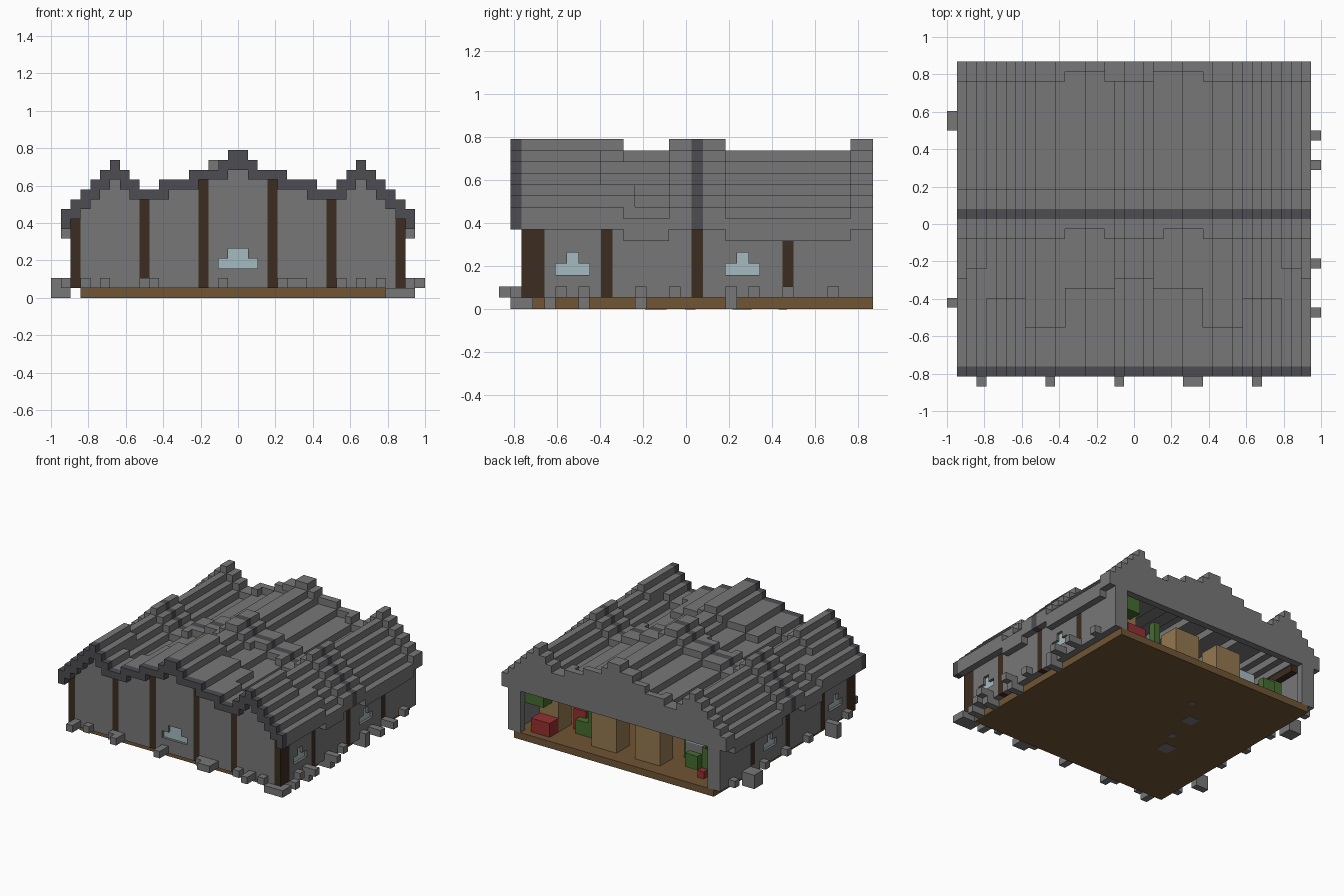
import bpy, bmesh
from mathutils import Vector

if "Cube" in bpy.data.objects:
    bpy.data.objects.remove(bpy.data.objects["Cube"])

U = 1 / 19  # size of one block


def material(name, r, g, b):
    m = bpy.data.materials.new(name)
    m.use_nodes = True
    m.diffuse_color = (r, g, b, 1)
    m.node_tree.nodes["Principled BSDF"].inputs["Base Color"].default_value = (r, g, b, 1)
    return m


STONE = material("grey_stone", .185, .185, .185)
SLATE = material("dark_slate", .075, .073, .085)
LOG = material("dark_log", .045, .026, .015)
PLANK = material("brown_plank", .16, .09, .035)
GLASS = material("pale_glass", .38, .5, .53)
TAN = material("tan_wood", .3, .19, .08)
RED = material("red_cloth", .3, .03, .03)
GREEN = material("green_leaf", .06, .15, .03)

SIDES = [Vector(v) for v in ((1, 0, 0), (-1, 0, 0), (0, 1, 0), (0, -1, 0), (0, 0, 1), (0, 0, -1))]


def block(i0, i1, j0, j1, k0, k1):
    """Set of grid cells, both ends included."""
    return {(i, j, k) for i in range(i0, i1 + 1) for j in range(j0, j1 + 1) for k in range(k0, k1 + 1)}


def finish(name, bm, mats):
    mesh = bpy.data.meshes.new(name)
    bm.to_mesh(mesh)
    bm.free()
    for m in mats:
        mesh.materials.append(m)
    ob = bpy.data.objects.new(name, mesh)
    bpy.context.collection.objects.link(ob)
    return ob


def voxels(name, cells, mats, rule=None):
    """Skin a set of cells with only its exposed faces."""
    bm = bmesh.new()
    verts = {}
    for c in cells:
        for n in SIDES:
            if tuple(int(a + b) for a, b in zip(c, n)) in cells:
                continue
            t = Vector((n.y, n.z, n.x)) if sum(n) > 0 else Vector((n.z, n.x, n.y))
            s = n.cross(t)
            mid = Vector(c) + Vector((.5, 0, .5)) + n / 2
            quad = []
            for a, b in ((1, 1), (-1, 1), (-1, -1), (1, -1)):
                p = mid + t * a / 2 + s * b / 2
                key = tuple(round(v * 2) for v in p)
                if key not in verts:
                    verts[key] = bm.verts.new(p * U)
                quad.append(verts[key])
            f = bm.faces.new(quad)
            f.material_index = rule(c) if rule else 0
    bmesh.ops.dissolve_limit(bm, angle_limit=.01, verts=bm.verts, edges=bm.edges, delimit={'MATERIAL'})
    return finish(name, bm, mats)


def plate(name, center, size, mat):
    bm = bmesh.new()
    bmesh.ops.create_cube(bm, size=1)
    bmesh.ops.scale(bm, vec=size, verts=bm.verts)
    bmesh.ops.translate(bm, vec=center, verts=bm.verts)
    return finish(name, bm, [mat])


# Stepped triple-gable roof: tops by distance from the middle, in blocks
TOPS = [15, 14, 13, 13, 13, 12, 12, 12, 11, 11, 12, 13, 14, 13, 12, 11, 10, 9]


def dist(i):
    return max(i, -1 - i)


def underside(i):
    a = dist(i)
    near = TOPS[max(a - 1, 0):a + 2]
    return (min(near) if a < 17 else 8) - 1


def sag(i, j):
    """Worn stretches of roof sit one block lower."""
    a = dist(i)
    start = -5 if a < 2 else -6 if a < 7 else -10 if a < 11 else -7 if a < 15 else -4
    if a == 17:
        start = -5
    end = -1 if 3 <= a <= 6 else -2
    back = 15 if 2 <= a <= 6 else 14
    return int(start <= j <= end or 4 <= j <= back)


roof = set()
for i in range(-18, 18):
    for j in range(-15, 17):
        d = sag(i, j)
        roof |= block(i, i, j, j, underside(i) - d, TOPS[dist(i)] - 1 - d)
roof |= block(-3, -3, 15, 16, 13, 13)
voxels("roof", roof, [STONE, SLATE], lambda c: int(c[1] in (-15, 1)))

# Walls, with the back left open under a gable
walls = set()
for i in range(-17, 17):
    walls |= block(i, i, -14, -14, 1, underside(i) - 1)
    walls |= block(i, i, 16, 16, 7, underside(i) - 1)
for i in (-17, 16):
    walls |= block(i, i, -14, 16, 1, 7)
for i in (-16, 15):
    walls |= block(i, i, 16, 16, 1, 7)

# Log posts set into the walls
posts = set()
for i in (-17, -10, -4, 3, 9, 16):
    posts |= block(i, i, -14, -14, 1, underside(i) - 1)
for i in (-17, 16):
    for j in (-13, -7, 1, 9):
        posts |= block(i, i, j, j, 2 if j == 9 else 1, 7)

# Window openings
windows = block(-2, 1, -14, -14, 3, 3) | block(-1, 0, -14, -14, 4, 4)
for i in (-17, 16):
    for j in (-10, 5):
        windows |= block(i, i, j - 1, j + 1, 3, 3) | block(i, i, j, j, 4, 4)
voxels("walls", walls - posts - windows - roof, [STONE])
voxels("log_posts", posts - roof, [LOG])

# Glass panes in the middle of the openings
T = .012
for w, z in ((4, 3.5), (2, 4.5)):
    plate("front_pane", (0, -14 * U, z * U), (w * U, T, U), GLASS)
for x in (-16.5, 16.5):
    for j in (-10, 5):
        for w, z in ((3, 3.5), (1, 4.5)):
            plate("side_pane", (x * U, j * U, z * U), (T, w * U, U), GLASS)

# Plank floor
voxels("floor", block(-16, 15, -13, 16, 0, 0), [PLANK])

# Loose stones around the foot of the walls
stones = set()
for i in (-16, -9, -2, 5, 6, 12):
    stones |= block(i, i, -16, -15, 1, 1)
for i in (-14, -10, 4, 10, 14):
    stones.add((i, -15, 1))
for j in (-11, -9, -4, -1, 4, 6, 9, 13):
    stones.add((17, j, 1))
for j in (-9, -4, 6, 9):
    stones.add((18, j, 1))
for j in (-12, -9, -4, 4):
    stones |= block(16, 17, j, j, 0, 0)
for j in (-12, -8, -3, 2, 7, 10, 11, 14):
    stones.add((-18, j, 1))
for j in (-8, 10, 11):
    stones |= block(-19, -19, j, j, 0, 1)
    stones |= block(-18, -18, j, j, 0, 0)
stones |= block(15, 17, -15, -14, 0, 0)
voxels("foot_stones", stones, [STONE])

# Grey patches on the floor's underside
for x, y, r in ((-.29, .26, .09), (-.41, -.14, .1), (-.33, .02, .05), (-.15, .45, .04)):
    plate("floor_patch", (x, y, 0), (r, r, .004), STONE)

# Furniture: cabinets, table, benches
tan = set()
for i in (1, -6):
    tan |= block(i, i + 3, 12, 14, 1, 5)
tan |= block(11, 13, 11, 13, 1, 5) | block(6, 8, 4, 6, 1, 3)
tan |= block(-13, -10, 2, 5, 1, 2) | block(-3, 2, -6, -3, 1, 2) | block(8, 12, -9, -6, 1, 3)
voxels("wooden_furniture", tan, [TAN])
voxels("red_cushions", block(11, 13, 14, 15, 1, 2) | block(8, 9, 10, 11, 1, 3)
       | {(-13, 14, 1)}, [RED])

# Plants, one hanging by the door post
leaves = block(6, 6, 12, 12, 1, 6) | block(6, 8, 11, 12, 1, 2) | block(12, 14, 14, 15, 5, 6)
leaves |= block(-14, -13, 13, 13, 1, 4) | block(-12, -11, 14, 14, 2, 3) | block(-9, -8, 9, 10, 1, 3)
voxels("plants", leaves, [GREEN])
voxels("glass_cases", block(-11, -9, 10, 11, 4, 5) | block(-15, -14, 9, 10, 4, 5), [GLASS])
voxels("case_stands", block(-11, -9, 10, 11, 1, 3) | block(-15, -14, 9, 10, 1, 3), [STONE])
voxels("ceiling_beams", block(-16, 15, 1, 1, 6, 6) | block(-15, -15, 2, 15, 6, 6)
       | block(14, 14, 2, 13, 6, 6), [LOG])
